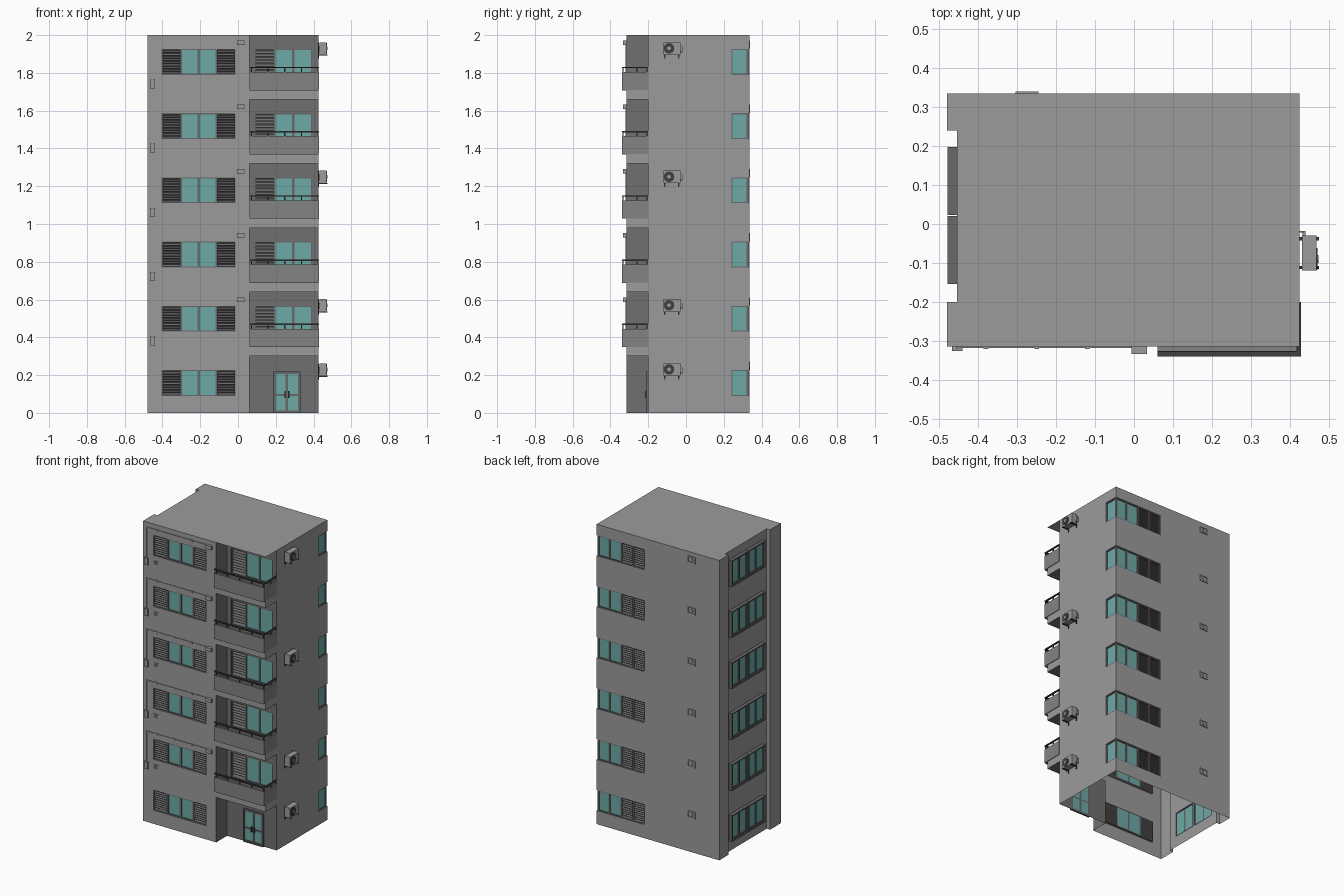
import bpy, bmesh, math
from mathutils import Vector, Matrix

if "Cube" in bpy.data.objects:
    bpy.data.objects.remove(bpy.data.objects["Cube"])

X0, X1, Y0, Y1 = -0.48, 0.425, -0.315, 0.335   # outer footprint
RX, RY = 0.06, -0.20                           # balcony recess corner
NX, NYA, NYB = -0.455, -0.20, 0.24             # shallow recess on the left side
STEP = 0.34                                    # storey height

parts = {}


def part(name):
    return parts.setdefault(name, bmesh.new())


class Side:
    """Wall plane: s runs along it, d points outward, z is up."""
    def __init__(self, origin, u, skin="walls"):
        self.o, self.u = Vector((*origin, 0)), Vector((*u, 0))
        self.n = Vector((u[1], -u[0], 0))
        self.skin = skin

    def at(self, s, d, z):
        return self.o + self.u * s + self.n * d + Vector((0, 0, z))


def quad(name, pts, outward):
    bm = part(name)
    f = bm.faces.new([bm.verts.new(p) for p in pts])
    f.normal_update()
    if f.normal.dot(Vector(outward)) < 0:
        f.normal_flip()


def box(name, side, s0, s1, d0, d1, z0, z1):
    a, b = side.at(s0, d0, z0), side.at(s1, d1, z1)
    size = Vector([abs(b[i] - a[i]) for i in range(3)])
    m = Matrix.Translation((a + b) / 2) @ Matrix.Diagonal((*size, 1))
    bmesh.ops.create_cube(part(name), size=1, matrix=m)


def disc(name, side, s, d0, d1, z, r, seg=16):
    rot = side.n.to_track_quat('Z', 'Y').to_matrix().to_4x4()
    m = Matrix.Translation(side.at(s, (d0 + d1) / 2, z)) @ rot
    bmesh.ops.create_cone(part(name), cap_ends=True, segments=seg, radius1=r,
                          radius2=r, depth=d1 - d0, matrix=m)


def wall(side, s0, s1, z0, z1, hole=None, depth=0.016):
    """Single-skin wall with an optional rectangular opening and its reveals."""
    def rect(a, b, c, e):
        if b - a > 1e-5 and e - c > 1e-5:
            quad(side.skin, [side.at(a, 0, c), side.at(b, 0, c),
                             side.at(b, 0, e), side.at(a, 0, e)], side.n)
    if not hole:
        rect(s0, s1, z0, z1)
        return
    a, b, c, e = hole
    rect(s0, s1, z0, c)
    rect(s0, s1, e, z1)
    rect(s0, a, c, e)
    rect(b, s1, c, e)
    if not depth:
        return
    for z, up in ((c, 1), (e, -1)):
        quad(side.skin, [side.at(a, 0, z), side.at(b, 0, z),
                         side.at(b, -depth, z), side.at(a, -depth, z)], (0, 0, up))
    for s, edge, sign in ((a, s0, 1), (b, s1, -1)):
        if abs(s - edge) > 1e-5:
            quad(side.skin, [side.at(s, 0, c), side.at(s, 0, e),
                             side.at(s, -depth, e), side.at(s, -depth, c)], side.u * sign)


def border(name, side, s0, s1, d0, d1, z0, z1, w):
    box(name, side, s0, s1, d0, d1, z0, z0 + w)
    box(name, side, s0, s1, d0, d1, z1 - w, z1)
    box(name, side, s0, s0 + w, d0, d1, z0 + w, z1 - w)
    box(name, side, s1 - w, s1, d0, d1, z0 + w, z1 - w)


def window(side, panels, z0, z1, d=-0.016):
    """Row of framed panels: (kind, start, end), kind g = glass, l = louvre."""
    for kind, a, b in panels:
        border("window_frames", side, a, b, d, d + 0.010, z0, z1, 0.006)
        if kind == 'g':
            box("window_glass", side, a + 0.006, b - 0.006, d, d + 0.005, z0 + 0.006, z1 - 0.006)
            continue
        quad("louvre_backs", [side.at(a, d, z0), side.at(b, d, z0),
                              side.at(b, d, z1), side.at(a, d, z1)], side.n)
        n = 9
        h = (z1 - z0 - 0.012) / n
        for k in range(n):
            z = z0 + 0.006 + k * h
            quad("louvre_slats", [side.at(a + .006, d + .010, z), side.at(b - .006, d + .010, z),
                                  side.at(b - .006, d + .003, z + h * .6),
                                  side.at(a + .006, d + .003, z + h * .6)], side.n)


front = Side((0, Y0), (1, 0))
recess = Side((0, RY), (1, 0), "recess_walls")
right = Side((X1, 0), (0, 1))
recess_side = Side((RX, 0), (0, 1), "recess_walls")
back = Side((0, Y1), (-1, 0))
left = Side((X0, 0), (0, -1))
left_in = Side((NX, 0), (0, -1))


def floor_quad(z, up):
    quad("balcony_floors", [(RX, Y0, z), (X1, Y0, z), (X1, RY, z), (RX, RY, z)], (0, 0, up))


def air_conditioner(b):
    z0, z1 = b + 0.237, b + 0.302
    box("air_conditioners", right, -0.12, -0.03, 0.006, 0.044, z0, z1)
    disc("fan_rings", right, -0.09, 0.044, 0.047, z0 + 0.033, 0.028)
    disc("fan_hubs", right, -0.09, 0.047, 0.049, z0 + 0.033, 0.010)
    for s in (-0.112, -0.038):
        box("ac_brackets", right, s - .004, s + .004, 0, 0.050, z0 - 0.006, z0)
        box("ac_brackets", right, s - .004, s + .004, 0, 0.005, z0 - 0.02, z1)
    box("ac_pipes", right, -0.03, -0.018, 0.008, 0.016, z0 + 0.012, z0 + 0.02)
    box("ac_pipes", right, -0.022, -0.018, 0, 0.012, z0 + 0.012, z0 + 0.045)


def balcony(b):
    z = b + 0.05
    out = 0.025
    # parapet, floor edge and handrail
    box("balcony_parapets", front, RX, X1 + .004, 0.011, out, z, z + 0.095)
    box("balcony_parapets", right, Y0 - out, RY, -0.008, 0.004, z, z + 0.095)
    box("balcony_parapets", front, RX, X1, -0.11, out, z - 0.002, z + 0.004)
    box("handrails", front, RX, X1 + .004, 0.013, out, z + 0.115, z + 0.122)
    box("handrails", right, Y0 - out, RY, -0.006, 0.004, z + 0.115, z + 0.122)
    for k in range(5):
        s = RX + 0.012 + k * (X1 - RX - 0.014) / 4
        box("rail_posts", front, s - .003, s + .003, 0.016, 0.022, z + 0.095, z + 0.115)
    for s in (RY - 0.005, RY - 0.06):
        box("rail_posts", right, s - .003, s + .003, -0.004, 0.002, z + 0.095, z + 0.115)


def front_services(b):
    # drain pipe, meter box, junction box and small vent
    box("pipes", front, -0.457, -0.451, 0, 0.005, b + 0.09, b + 0.308)
    box("pipes", front, -0.457, 0.0, 0, 0.004, b + 0.302, b + 0.308)
    for s in (-0.38, -0.25, -0.12):
        box("pipe_clips", front, s - .006, s + .006, 0, 0.006, b + 0.299, b + 0.311)
    box("meter_boxes", front, -0.467, -0.440, 0, 0.011, b + 0.058, b + 0.105)
    box("junction_boxes", front, -0.006, 0.034, 0, 0.019, b + 0.288, b + 0.312)
    border("front_vents", front, -0.402, -0.365, 0, 0.004, b + 0.072, b + 0.098, 0.004)
    for k in range(3):
        box("front_vents", front, -0.40, -0.367, 0, 0.003, b + .078 + k * .006, b + .081 + k * .006)


for i in range(6):
    b = -0.04 + STEP * i
    z0, z1 = max(0, b), b + STEP
    w0, w1 = b + 0.13, b + 0.267
    # outer walls
    wall(front, X0, RX, z0, z1, (-0.404, -0.013, w0, w1))
    wall(right, RY, Y1, z0, z1, (0.24, Y1, w0, w1))
    wall(back, -X1, -X0, z0, z1, (-X1, -0.07, w0, w1))
    wall(left, -Y1, -NYB, z0, z1)
    wall(left, -NYA, -Y0, z0, z1)
    wall(left_in, -NYB, -NYA, z0, z1, (-0.19, 0.146, b + .118, b + .277), 0)
    for y, sign in ((NYA, 1), (NYB, -1)):
        quad("walls", [(X0, y, z0), (NX, y, z0), (NX, y, z1), (X0, y, z1)], (0, sign, 0))
    # windows
    window(front, [('l', -0.404, -0.302), ('g', -0.302, -0.208),
                   ('g', -0.208, -0.114), ('l', -0.114, -0.013)], w0, w1)
    window(right, [('g', 0.24, Y1 - 0.004)], w0, w1, -0.014)
    window(back, [('g', -X1 + 0.004, -0.335), ('g', -0.335, -0.245),
                  ('l', -0.245, -0.157), ('l', -0.157, -0.07)], w0, w1, -0.014)
    # projecting window pair on the left side
    for a in (-0.198, -0.021):
        m, e = a + 0.088, a + 0.175
        border("bay_frames", left_in, a, e, 0, 0.024, b + 0.11, b + 0.285, 0.008)
        window(left_in, [('g', a + .008, m), ('g', m, e - .008)], b + .118, b + .277, 0.006)
    # back vent
    border("back_vents", back, 0.245, 0.305, 0, 0.005, b + 0.268, b + 0.312, 0.008)
    disc("back_vents", back, 0.275, 0, 0.004, b + 0.29, 0.012, 12)

    if i:
        # floor band and balcony recess
        wall(front, RX, X1, b, b + 0.05)
        wall(right, Y0, RY, b, b + 0.05)
        floor_quad(b, -1)
        floor_quad(b + 0.05, 1)
        wall(recess, RX, X1, b + 0.05, z1, (0.09, 0.392, b + 0.10, w1))
        wall(recess_side, Y0, RY, b + 0.05, z1)
        window(recess, [('l', 0.09, 0.193), ('g', 0.193, 0.293), ('g', 0.293, 0.392)], b + 0.10, w1)
        balcony(b)
        front_services(b)
    else:
        # entrance with glazed double door
        wall(recess, RX, X1, 0, z1, (0.19, 0.327, 0, 0.215), 0)
        wall(recess_side, Y0, RY, 0, z1)
        border("door_frame", recess, 0.185, 0.332, 0, 0.012, 0, 0.22, 0.008)
        for a, e in ((0.193, 0.2585), (0.2585, 0.324)):
            border("door_leaves", recess, a, e, 0, 0.008, 0.006, 0.212, 0.007)
            box("door_leaves", recess, a, e, 0, 0.008, 0.09, 0.10)
            box("door_glass", recess, a + .007, e - .007, 0, 0.004, 0.013, 0.205)
        for s in (0.248, 0.269):
            box("door_handles", recess, s - .003, s + .003, 0.008, 0.018, 0.08, 0.115)
    if i in (0, 1, 3, 5):
        air_conditioner(b)

# flat roof with the left-hand notch
quad("roof", [(X0, Y0, 2), (X1, Y0, 2), (X1, Y1, 2), (X0, Y1, 2),
              (X0, NYB, 2), (NX, NYB, 2), (NX, NYA, 2), (X0, NYA, 2)], (0, 0, 1))


def material(name, *col):
    m = bpy.data.materials.new(name)
    m.diffuse_color = (*col, 1)
    m.use_nodes = True
    m.node_tree.nodes["Principled BSDF"].inputs["Base Color"].default_value = m.diffuse_color
    return m


concrete = material("concrete", 0.33, 0.33, 0.33)
shade = material("shaded_concrete", 0.16, 0.16, 0.16)
panel = material("parapet_grey", 0.23, 0.23, 0.23)
glass = material("teal_glass", 0.155, 0.40, 0.39)
frame = material("frame_grey", 0.14, 0.14, 0.14)
dark = material("dark_metal", 0.05, 0.05, 0.05)
colours = {"window_glass": glass, "door_glass": glass, "louvre_backs": dark,
           "louvre_slats": frame, "handrails": dark, "rail_posts": dark, "fan_rings": dark,
           "ac_brackets": dark, "window_frames": frame, "bay_frames": frame,
           "door_frame": frame, "door_leaves": frame, "door_handles": dark,
           "recess_walls": shade, "balcony_floors": shade, "balcony_parapets": panel}
for name, bm in parts.items():
    me = bpy.data.meshes.new(name)
    bm.to_mesh(me)
    bm.free()
    me.materials.append(colours.get(name, concrete))
    bpy.context.collection.objects.link(bpy.data.objects.new(name, me))
